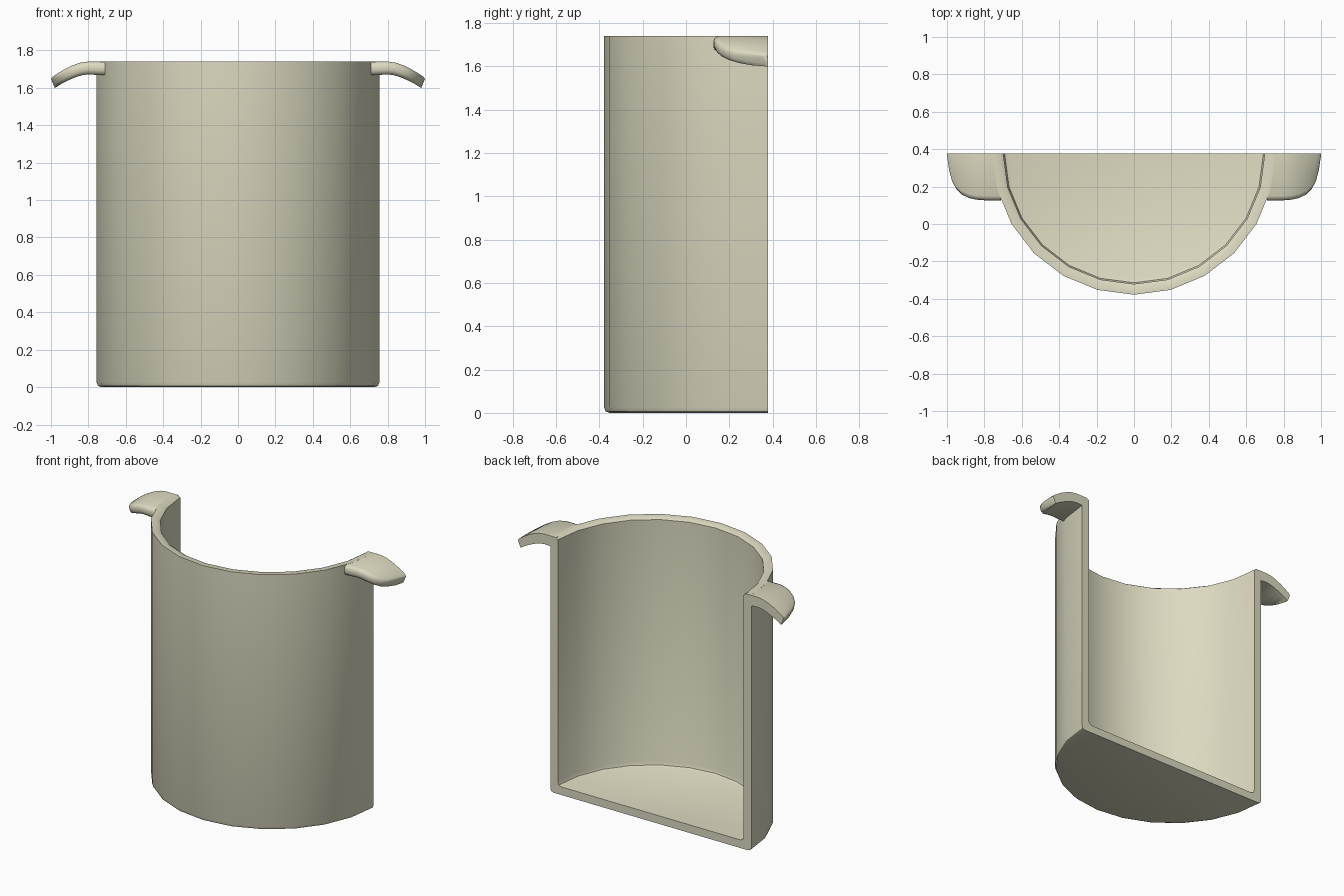
import bpy, bmesh, math

if "Cube" in bpy.data.objects:
    bpy.data.objects.remove(bpy.data.objects["Cube"])

CUT = 0.378      # y of the section plane and of the pot axis
R = 0.756        # outer radius
H = 1.74


def finish(bm, name, angle=35):
    bmesh.ops.remove_doubles(bm, verts=bm.verts, dist=1e-5)
    bmesh.ops.recalc_face_normals(bm, faces=bm.faces)
    me = bpy.data.meshes.new(name)
    bm.to_mesh(me)
    bm.free()
    ob = bpy.data.objects.new(name, me)
    bpy.context.collection.objects.link(ob)
    bpy.ops.object.select_all(action='DESELECT')
    ob.select_set(True)
    bpy.context.view_layer.objects.active = ob
    bpy.ops.object.shade_smooth_by_angle(angle=math.radians(angle))
    mat = bpy.data.materials.get("cream") or bpy.data.materials.new("cream")
    mat.diffuse_color = (0.72, 0.70, 0.53, 1)
    mat.use_nodes = True
    mat.node_tree.nodes["Principled BSDF"].inputs["Base Color"].default_value = mat.diffuse_color
    me.materials.append(mat)
    return ob


def loft(bm, rings, cap=True):
    """Skin closed rings of points and cap both ends."""
    rows = [[bm.verts.new(p) for p in ring] for ring in rings]
    n = len(rows[0])
    for a, b in zip(rows, rows[1:]):
        for i in range(n):
            j = (i + 1) % n
            bm.faces.new((a[i], a[j], b[j], b[i]))
    if cap:
        bm.faces.new(rows[0])
        bm.faces.new(rows[-1][::-1])


# half pot: wall and floor section turned through 180 degrees, 12 sides
def pot():
    r = R - 0.057
    section = [(0, 0), (R - 0.025, 0), (R - 0.007, 0.007), (R, 0.025), (R, H),
               (0.718, H), (r, H - 0.012), (r, 0.085), (r - 0.007, 0.063),
               (r - 0.025, 0.055), (0, 0.055)]
    bm = bmesh.new()
    rows = []
    for k in range(13):
        a = -math.pi * k / 12
        rows.append([bm.verts.new((s * math.cos(a), CUT + s * math.sin(a), z))
                     for s, z in section])
    for a, b in zip(rows, rows[1:]):
        for i in range(len(section) - 1):
            if i == 0:
                bm.faces.new((a[0], a[1], b[1]))
            elif i == len(section) - 2:
                bm.faces.new((a[i], a[i + 1], b[i]))
            else:
                bm.faces.new((a[i], a[i + 1], b[i + 1], b[i]))
    # flat cut face
    bm.faces.new(rows[0])
    bm.faces.new(rows[-1][::-1])
    return finish(bm, "half_pot")


# drooping lug handle: stations of top x,z / bottom x,z / side edge y
STATIONS = [
    (0.712, 1.739, 0.712, 1.668, 0.126),
    (0.760, 1.740, 0.757, 1.669, 0.126),
    (0.805, 1.740, 0.800, 1.672, 0.127),
    (0.845, 1.734, 0.832, 1.668, 0.130),
    (0.885, 1.720, 0.868, 1.657, 0.138),
    (0.925, 1.701, 0.905, 1.641, 0.156),
    (0.955, 1.683, 0.935, 1.626, 0.185),
    (0.975, 1.670, 0.955, 1.615, 0.222),
    (0.990, 1.660, 0.970, 1.605, 0.280),
    (1.000, 1.648, 0.980, 1.600, 0.355),
]


def handle(name, side):
    bm = bmesh.new()
    rings = []
    for tx, tz, bx, bz, y in STATIONS:
        # (y, blend from bottom to top) across the rounded edge
        b = min(0.024, (CUT - y) * 0.5)
        loop = [(CUT, 0), (y + b, 0), (y + b * 0.3, 0.1), (y, 0.35),
                (y, 0.65), (y + b * 0.3, 0.9), (y + b, 1), (CUT, 1)]
        rings.append([(side * (bx + (tx - bx) * t), yy, bz + (tz - bz) * t)
                      for yy, t in loop])
    loft(bm, rings)
    return finish(bm, name, 50)


pot()
for label, side in (("left", -1), ("right", 1)):
    handle(label + "_handle", side)
